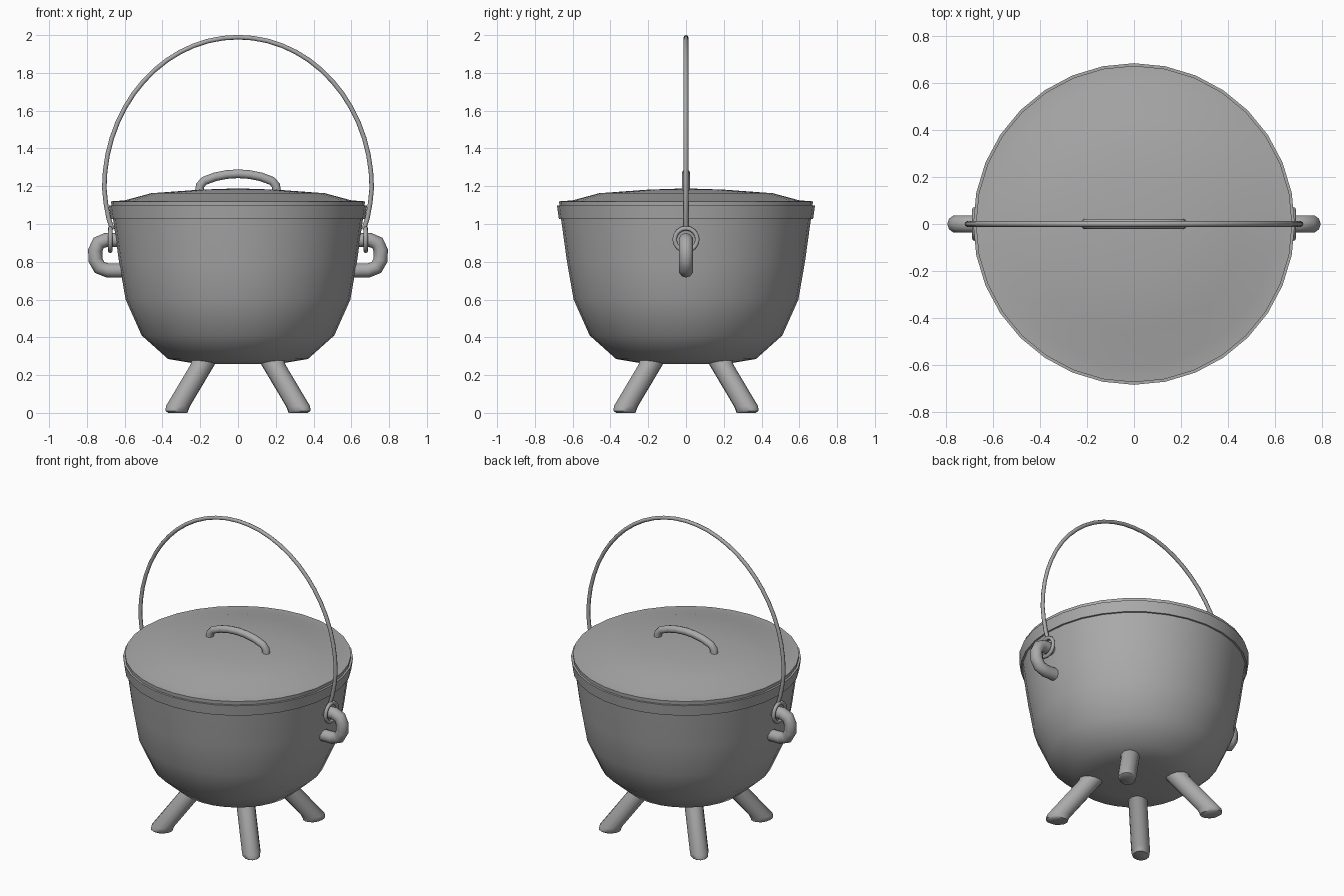
import bpy
import bmesh
from math import sin, cos, pi, radians
from mathutils import Vector

if "Cube" in bpy.data.objects:
    bpy.data.objects.remove(bpy.data.objects["Cube"], do_unlink=True)

iron = bpy.data.materials.new("cast iron grey")
iron.use_nodes = True
GREY = (0.4, 0.4, 0.4, 1)
iron.diffuse_color = GREY
iron.node_tree.nodes["Principled BSDF"].inputs["Base Color"].default_value = GREY


def finish(name, bm, angle):
    bmesh.ops.recalc_face_normals(bm, faces=bm.faces)
    mesh = bpy.data.meshes.new(name)
    bm.to_mesh(mesh)
    bm.free()
    mesh.materials.append(iron)
    obj = bpy.data.objects.new(name, mesh)
    bpy.context.collection.objects.link(obj)
    bpy.ops.object.select_all(action="DESELECT")
    obj.select_set(True)
    bpy.context.view_layer.objects.active = obj
    bpy.ops.object.shade_smooth_by_angle(angle=radians(angle))
    return obj


def skin(name, rings, angle=40, closed=False):
    """Bridge a list of point rings, capping the ends unless closed."""
    bm = bmesh.new()
    loops = [[bm.verts.new(p) for p in ring] for ring in rings]
    pairs = list(zip(loops, loops[1:]))
    if closed:
        pairs.append((loops[-1], loops[0]))
    else:
        bm.faces.new(loops[0])
        bm.faces.new(loops[-1])
    for a, b in pairs:
        for i in range(len(a)):
            j = (i + 1) % len(a)
            bm.faces.new((a[i], a[j], b[j], b[i]))
    return finish(name, bm, angle)


def lathe(name, profile, sides=32, angle=40):
    turns = [2 * pi * i / sides for i in range(sides)]
    return skin(name, [[(r * cos(t), r * sin(t), z) for t in turns]
                       for r, z in profile], angle)


def tube(name, path, radius, sides=10):
    """Round bar along a path of (x, z) points in the y = 0 plane."""
    pts = [Vector((x, 0, z)) for x, z in path]
    rings = []
    for i, p in enumerate(pts):
        tangent = (pts[min(i + 1, len(pts) - 1)] - pts[max(i - 1, 0)]).normalized()
        side = Vector((0, 1, 0))
        out = tangent.cross(side)
        rings.append([p + radius * (cos(2 * pi * k / sides) * out
                                    + sin(2 * pi * k / sides) * side)
                      for k in range(sides)])
    return skin(name, rings, 60)


# Pot body, rim band and lid
lathe("pot_body", [(0.22, 0.26), (0.37, 0.285), (0.51, 0.41), (0.595, 0.6),
                   (0.63, 0.8), (0.662, 1.03)], angle=50)
lathe("pot_rim", [(0.62, 1.027), (0.673, 1.027), (0.683, 1.097), (0.62, 1.097)])
lathe("lid", [(0.64, 1.09), (0.67, 1.095), (0.672, 1.12), (0.6, 1.125),
              (0.46, 1.163), (0.2, 1.182), (0.05, 1.187)])

# Lid grip
half = [(0.205, 1.17), (0.2, 1.205), (0.18, 1.228), (0.12, 1.25), (0.06, 1.262)]
tube("lid_grip", half + [(0, 1.266)] + [(-x, z) for x, z in reversed(half)], 0.023)

# Bail wire with narrowed ends
ends = [(0.665, 0.97), (0.685, 1.03), (0.7, 1.11)]
arch = [(0.708 * cos(pi * i / 28), 1.19 + 0.799 * sin(pi * i / 28)) for i in range(29)]
tube("bail_wire", ends + arch + [(-x, z) for x, z in reversed(ends)], 0.012, 8)

# Ears and wire eyes on both sides
ear = [(0.59, 0.754), (0.69, 0.754), (0.733, 0.77), (0.755, 0.81), (0.756, 0.86),
       (0.738, 0.9), (0.7, 0.915), (0.6, 0.915)]
for label, s in (("left", 1), ("right", -1)):
    tube(label + "_ear", [(s * x, z) for x, z in ear], 0.038)
    eye = []
    for i in range(16):
        a = 2 * pi * i / 16
        eye.append([(s * 0.676 + 0.012 * cos(2 * pi * k / 8),
                     (0.06 + 0.012 * sin(2 * pi * k / 8)) * cos(a),
                     0.918 + (0.06 + 0.012 * sin(2 * pi * k / 8)) * sin(a))
                    for k in range(8)])
    skin(label + "_wire_eye", eye, 60, closed=True)

# Four splayed legs: (distance out, height, size)
LEG = [(0.45, 0, 0.8), (0.458, 0.01, 0.93), (0.45, 0.035, 1), (0.265, 0.255, 1),
       (0.24, 0.3, 1.1)]
for label, quarter in (("back_left", 1), ("back_right", 3),
                       ("front_right", 5), ("front_left", 7)):
    d = Vector((cos(quarter * pi / 4), sin(quarter * pi / 4), 0))
    t = Vector((-d.y, d.x, 0))
    skin(label + "_leg", [[d * (r + 0.072 * s * cos(2 * pi * k / 12))
                           + t * 0.056 * s * sin(2 * pi * k / 12) + Vector((0, 0, z))
                           for k in range(12)] for r, z, s in LEG], 50)
